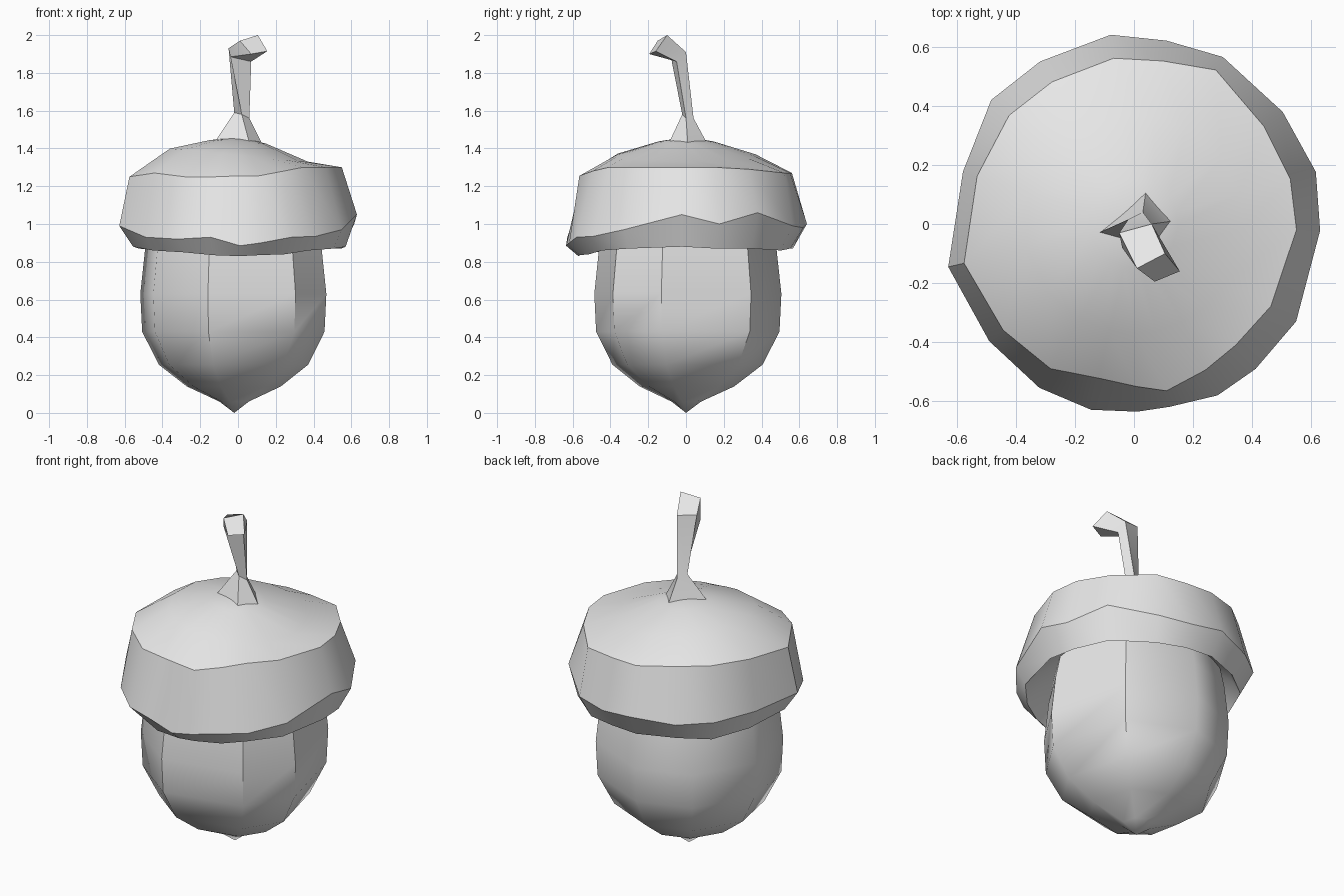
import bpy, bmesh, math

cube = bpy.data.objects.get("Cube")
if cube:
    bpy.data.objects.remove(cube, do_unlink=True)

grey = bpy.data.materials.new("plain_grey")
grey.use_nodes = True
grey.diffuse_color = (0.8, 0.8, 0.8, 1)
grey.node_tree.nodes["Principled BSDF"].inputs["Base Color"].default_value = (0.8, 0.8, 0.8, 1)


def polar(angle, r, z, cx=0.0, cy=0.0):
    a = math.radians(angle)
    return (cx + r * math.cos(a), cy + r * math.sin(a), z)


def loft(name, rings, smooth_angle):
    """Skin a list of rings; a ring of one point becomes a tip, open ends get capped."""
    bm = bmesh.new()
    loops = [[bm.verts.new(p) for p in ring] for ring in rings]
    n = max(len(ring) for ring in rings)
    for a, b in zip(loops, loops[1:]):
        for i in range(n):
            j = (i + 1) % n
            if len(a) == 1:
                bm.faces.new((a[0], b[j], b[i]))
            elif len(b) == 1:
                bm.faces.new((a[i], a[j], b[0]))
            else:
                bm.faces.new((a[i], a[j], b[j], b[i]))
    for end in (loops[0], loops[-1]):
        if len(end) > 2:
            bm.faces.new(end)
    bmesh.ops.recalc_face_normals(bm, faces=bm.faces[:])
    mesh = bpy.data.meshes.new(name)
    bm.to_mesh(mesh)
    bm.free()
    mesh.materials.append(grey)
    obj = bpy.data.objects.new(name, mesh)
    bpy.context.collection.objects.link(obj)
    bpy.ops.object.select_all(action='DESELECT')
    obj.select_set(True)
    bpy.context.view_layer.objects.active = obj
    bpy.ops.object.shade_smooth_by_angle(angle=math.radians(smooth_angle))
    return obj


# Nut: uneven eight-sided body tapering to a point
nut_angles = [-106, -50, -15, 43, 90, 127, 170, 212]
nut_profile = [(0.08, 0.06), (0.255, 0.14), (0.405, 0.255), (0.495, 0.43),
               (0.505, 0.63), (0.48, 0.86), (0.44, 1.06)]
nut_rings = [[(-0.02, 0.0, 0.0)]]
nut_rings += [[polar(a, r, z, -0.02) for a in nut_angles] for r, z in nut_profile]
loft("nut", nut_rings, 44)

# Cap: each column is angle, then radius and height of shoulder, widest edge and rim
columns = [
    (-2, .55, 1.30, .63, 1.05, .57, .88),
    (16, .55, 1.30, .64, 1.00, .57, .87),
    (37, .55, 1.29, .63, 1.06, .58, .87),
    (62, .59, 1.27, .64, .99, .57, .86),
    (80, .56, 1.27, .63, .98, .56, .87),
    (97, .565, 1.27, .645, 1.0, .57, .87),
    (120, .555, 1.29, .635, .98, .56, .87),
    (139, .56, 1.29, .64, .99, .57, .86),
    (163, .555, 1.28, .605, .99, .55, .87),
    (193, .59, 1.25, .645, .99, .57, .88),
    (219, .57, 1.27, .63, .93, .58, .86),
    (240, .565, 1.25, .64, .92, .57, .85),
    (257, .535, 1.25, .645, .93, .58, .835),
    (271, .55, 1.255, .635, .885, .57, .83),
    (281, .575, 1.255, .63, .90, .57, .835),
    (296, .55, 1.28, .645, .93, .57, .84),
    (310, .535, 1.30, .64, .935, .58, .86),
    (329, .54, 1.30, .64, .97, .59, .87),
]
cap_rings = [[(0.02, 0.0, 1.46)]]
for r, z, tilt in ((0.15, 1.435, 0.01), (0.37, 1.365, 0.035)):
    cap_rings.append([polar(c[0], r, z - tilt * math.cos(math.radians(c[0])))
                      for c in columns])
for k in (1, 3, 5):
    cap_rings.append([polar(c[0], c[k], c[k + 1]) for c in columns])
# Hollow inside of the cap, closing against the nut
for r, z in ((0.53, 0.93), (0.40, 1.03)):
    cap_rings.append([polar(c[0], r, z) for c in columns])
loft("cap", cap_rings, 32)

# Stem: four-sided, flared at the base, twisted and bent forward at the top
stem_rings = [
    [(-.12, -.03, 1.44), (.04, .11, 1.43), (.13, .01, 1.42), (.06, -.09, 1.43)],
    [(-.02, .015, 1.59), (.03, .04, 1.56), (.06, .0, 1.56), (.02, -.02, 1.58)],
    [(-.05, -.03, 1.93), (.06, .0, 1.91), (.07, -.05, 1.86), (-.04, -.08, 1.885)],
    [(.01, -.15, 1.97), (.105, -.10, 2.0), (.155, -.16, 1.915), (.07, -.195, 1.90)],
]
loft("stem", stem_rings, 30)
